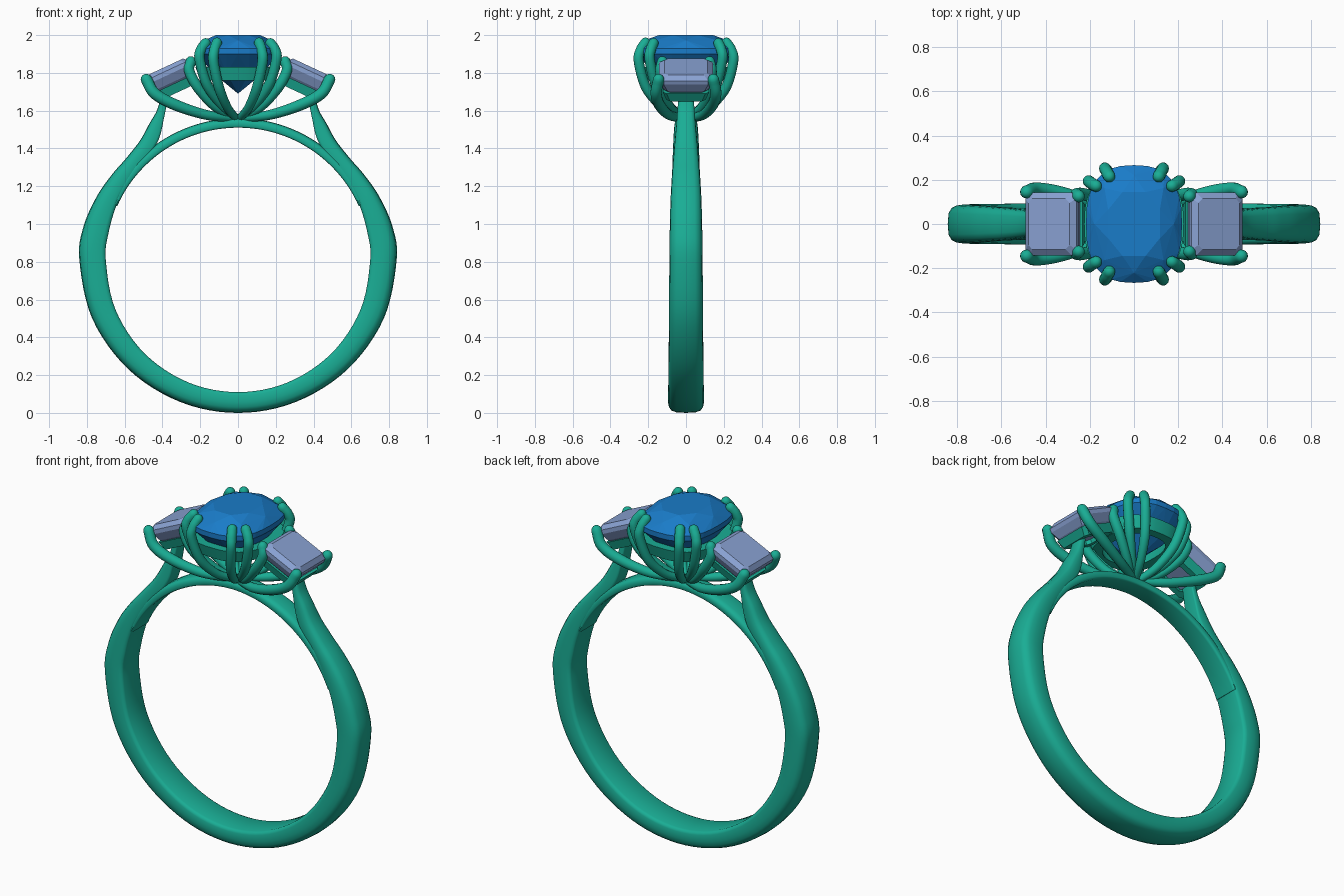
import bpy, bmesh, math
from mathutils import Vector, Matrix

if "Cube" in bpy.data.objects:
    bpy.data.objects.remove(bpy.data.objects["Cube"])


def material(name, rgb):
    m = bpy.data.materials.new(name)
    m.diffuse_color = (*rgb, 1)
    m.use_nodes = True
    m.node_tree.nodes["Principled BSDF"].inputs["Base Color"].default_value = m.diffuse_color
    return m


METAL = material("metal", (0.01, 0.42, 0.30))
BLUE = material("blue_stone", (0.01, 0.20, 0.58))
PALE = material("pale_stone", (0.25, 0.36, 0.65))


def finish(name, bm, mat, smooth=None):
    bmesh.ops.recalc_face_normals(bm, faces=bm.faces[:])
    me = bpy.data.meshes.new(name)
    bm.to_mesh(me)
    bm.free()
    me.materials.append(mat)
    ob = bpy.data.objects.new(name, me)
    bpy.context.collection.objects.link(ob)
    if smooth:
        bpy.ops.object.select_all(action='DESELECT')
        ob.select_set(True)
        bpy.context.view_layer.objects.active = ob
        bpy.ops.object.shade_smooth_by_angle(angle=math.radians(smooth))
    return ob


def spline(pts, steps):
    """Catmull-Rom through points of any dimension."""
    p = [Vector(q) for q in pts]
    p = [p[0] * 2 - p[1]] + p + [p[-1] * 2 - p[-2]]
    out = []
    for i in range(1, len(p) - 2):
        a, b, c, d = p[i - 1:i + 3]
        for k in range(steps):
            t = k / steps
            out.append((b * 2 + (c - a) * t + (a * 2 - b * 5 + c * 4 - d) * t * t
                        + (b * 3 - a - c * 3 + d) * t ** 3) * 0.5)
    return out + [p[-2]]


def loft(bm, rings, closed=False):
    vs = [[bm.verts.new(co) for co in r] for r in rings]
    n = len(vs[0])
    for j in range(len(vs) if closed else len(vs) - 1):
        a, b = vs[j], vs[(j + 1) % len(vs)]
        for i in range(n):
            bm.faces.new((a[i], a[(i + 1) % n], b[(i + 1) % n], b[i]))
    if not closed:
        bm.faces.new(vs[0])
        bm.faces.new(vs[-1])


# Band cross-section: (fraction from inside to outside, fraction of half width)
HALF = [(0, 0.82), (0.05, 0.94), (0.16, 1), (0.5, 1), (0.72, 0.95), (0.88, 0.82), (0.97, 0.55)]
SECTION = HALF + [(1, 0)] + [(t, -w) for t, w in reversed(HALF)]


def band(name, stations):
    bm = bmesh.new()
    loft(bm, [[(xi + (xo - xi) * t, w * f, zi + (zo - zi) * t) for t, f in SECTION]
              for xi, zi, xo, zo, w in stations])
    return finish(name, bm, METAL, 40)


def polar(deg, ri, ro, w, cz=0.81):
    c, s = math.cos(math.radians(deg)), math.sin(math.radians(deg))
    return (ri * c, cz + ri * s, ro * c, cz + ro * s, w)


# Shank with shoulders that rise to the side stones
right = [polar(-90, .70, .81, .095), polar(-68, .70, .812, .094), polar(-45, .70, .82, .092),
         polar(-22, .70, .832, .09), polar(0, .70, .84, .088), polar(12, .70, .837, .086),
         polar(24, .705, .82, .082), polar(34, .71, .806, .076),
         (.531, 1.288, .595, 1.345, .07), (.455, 1.385, .52, 1.44, .062),
         (.415, 1.46, .47, 1.53, .054), (.392, 1.56, .43, 1.60, .047),
         (.37, 1.67, .405, 1.68, .04)]
left = [(-a, b, -c, d, w) for a, b, c, d, w in reversed(right[1:])]
band("shank", spline(left + right, 6))

# Thin bridge closing the finger hole under the stones
band("bridge", [polar(d, .70, .75, .058 + .02 * abs(d - 90) / 66) for d in range(24, 157, 2)])


def rod(bm, pts, r, sides=14):
    """Round prong with a domed tip."""
    path = spline(pts, 6)
    side = Vector((-pts[-1][1], pts[-1][0], 0)).normalized()
    stations = []
    for i, p in enumerate(path):
        t = (path[min(i + 1, len(path) - 1)] - path[max(i - 1, 0)]).normalized()
        stations.append((p, t, r * (0.75 + 0.25 * min(1, i / 12))))
    p, t, _ = stations[-1]
    for a in (25, 50, 70, 84):
        a = math.radians(a)
        stations.append((p + t * r * math.sin(a), t, r * math.cos(a)))
    rings = []
    for p, t, rad in stations:
        u = (side - t * side.dot(t)).normalized()
        v = t.cross(u)
        rings.append([p + (u * math.cos(k * math.tau / sides) + v * math.sin(k * math.tau / sides)) * rad
                      for k in range(sides)])
    loft(bm, rings)


def four_rods(name, pts, r):
    bm = bmesh.new()
    for sx in (1, -1):
        for sy in (1, -1):
            rod(bm, [(x * sx, y * sy, z) for x, y, z in pts], r)
    finish(name, bm, METAL, 50)


# Prongs, all fanning out from the top of the bridge
four_rods("centre_prongs_inner", [(.01, .02, 1.56), (.055, .12, 1.615), (.10, .21, 1.72),
                                  (.13, .25, 1.86), (.125, .24, 1.92), (.112, .215, 1.96)], .027)
four_rods("centre_prongs_outer", [(.015, .015, 1.56), (.09, .09, 1.63), (.165, .16, 1.74),
                                  (.203, .192, 1.87), (.197, .187, 1.92), (.172, .172, 1.957)], .027)
four_rods("side_prongs_inner", [(.02, .015, 1.56), (.12, .085, 1.62), (.21, .13, 1.72),
                                (.258, .135, 1.81), (.25, .125, 1.86)], .028)
four_rods("side_prongs_outer", [(.02, .02, 1.56), (.17, .09, 1.578), (.33, .14, 1.63),
                                (.44, .158, 1.69), (.485, .145, 1.765)], .03)


def cushion(sx, sy, z, n, offset=0.0, e=2.6):
    out = []
    for k in range(n):
        a = (k + offset) * math.tau / n
        c, s = math.cos(a), math.sin(a)
        out.append(Vector((sx * math.copysign(abs(c) ** (2 / e), c),
                           sy * math.copysign(abs(s) ** (2 / e), s), z)))
    return out


def gem(name, pts, mat, matrix=Matrix()):
    bm = bmesh.new()
    for p in pts:
        bm.verts.new(matrix @ p)
    bmesh.ops.convex_hull(bm, input=bm.verts[:])
    bmesh.ops.dissolve_limit(bm, angle_limit=0.01, verts=bm.verts[:], edges=bm.edges[:])
    return finish(name, bm, mat)


# Faceted cushion-cut centre stone
X, Y = .217, .266
gem("centre_stone",
    cushion(X * .58, Y * .58, 2.0, 8, .5, 2.2) + cushion(X * .83, Y * .83, 1.972, 8, 0, 2.3)
    + cushion(X, Y, 1.93, 32) + cushion(X, Y, 1.9, 32)
    + cushion(X * .66, Y * .66, 1.80, 8, .5, 2.2) + [Vector((0, 0, 1.69))], BLUE)

# Gallery ring holding the centre stone
bm = bmesh.new()
loft(bm, [cushion(sx, sy, z, 48) for sx, sy, z in
          ((.20, .225, 1.76), (.225, .245, 1.83), (.165, .195, 1.83), (.14, .175, 1.76))], closed=True)
finish("centre_gallery", bm, METAL, 40)


def cut_rect(u, v, z, c):
    return [Vector((x, y, z)) for x, y in
            ((u, v - c), (u - c, v), (c - u, v), (-u, v - c), (-u, c - v), (c - u, -v), (u - c, -v), (u, c - v))]


# Step-cut side stones, tilted outwards, each on a small frame
for word, s in (("right", 1), ("left", -1)):
    frame = Matrix.Translation((.372 * s, 0, 1.805)) @ Matrix.Rotation(math.radians(25 * s), 4, 'Y')
    gem(word + "_side_stone",
        cut_rect(.103, .115, .03, .02) + cut_rect(.128, .142, .008, .025) + cut_rect(.128, .142, -.015, .025)
        + cut_rect(.112, .118, -.06, .02) + cut_rect(.085, .08, -.095, .02), PALE, frame)
    bm = bmesh.new()
    loft(bm, [[frame @ p for p in cut_rect(u, v, z, .02)] for u, v, z in
              ((.11, .105, -.12), (.122, .122, -.07), (.09, .085, -.07), (.075, .07, -.12))], closed=True)
    finish(word + "_side_frame", bm, METAL)
